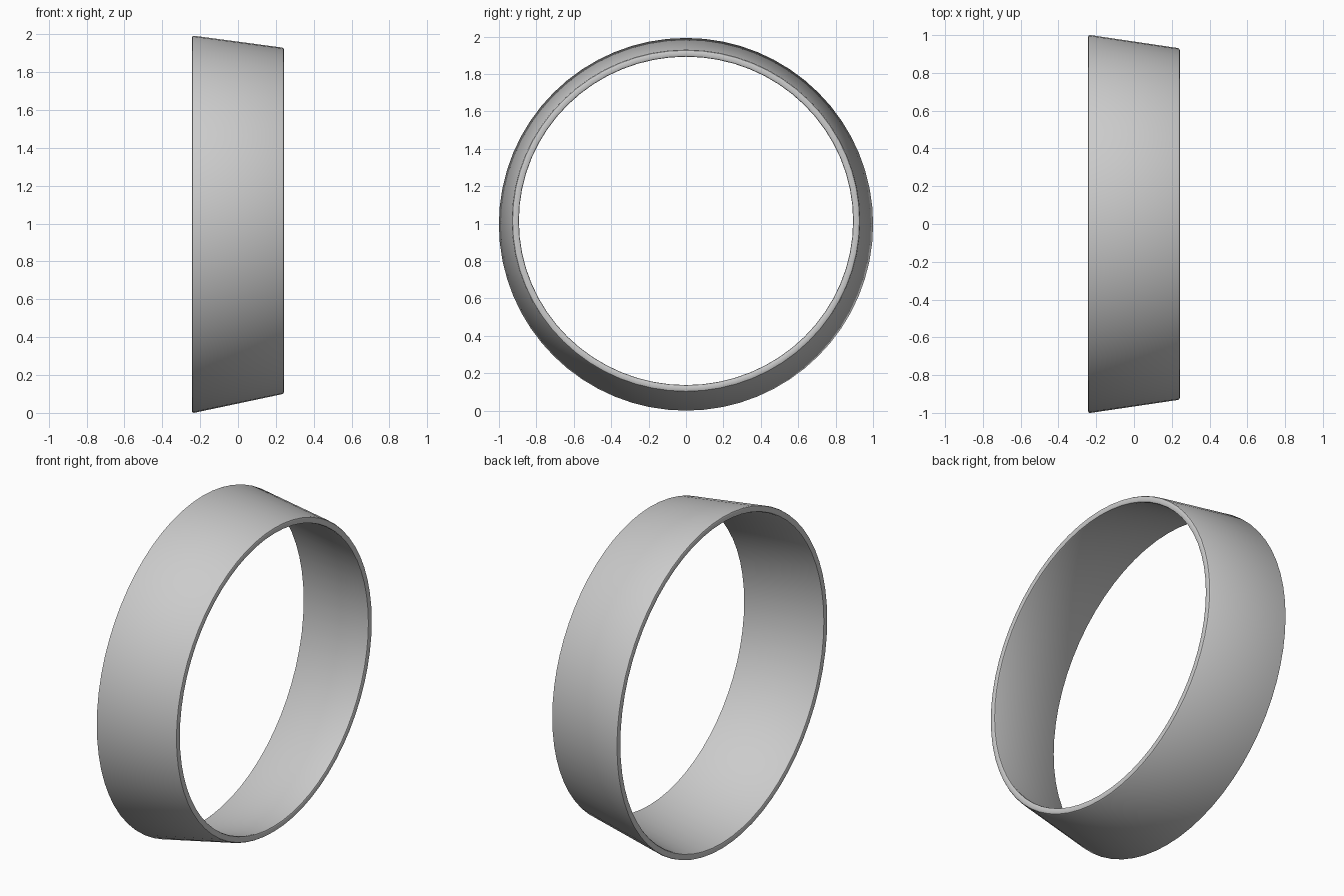
import bpy, bmesh, math

if "Cube" in bpy.data.objects:
    bpy.data.objects.remove(bpy.data.objects["Cube"])

SEG = 64
HALF = 0.243      # half width along x
WALL = 0.038      # wall thickness
B = 0.010         # rounded rim size

# Closed wall section: (x, inward offset from the tapered outer surface)
section = [
    (-HALF + B, 0), (-HALF + 0.003, 0.003), (-HALF, B),
    (-HALF, WALL - B), (-HALF + 0.003, WALL - 0.003), (-HALF + B, WALL),
    (HALF - B, WALL), (HALF - 0.003, WALL - 0.003), (HALF, WALL - B),
    (HALF, B), (HALF - 0.003, 0.003), (HALF - B, 0),
]


def lerp(a, b, t):
    return a + (b - a) * t


# Sweep the section around the slightly oval, tapered band
bm = bmesh.new()
rings = []
for x, inset in section:
    t = (x + HALF) / (2 * HALF)
    ry = lerp(1.002, 0.930, t) - inset
    rz = lerp(0.998, 0.914, t) - inset
    zc = lerp(0.996, 1.015, t)
    rings.append([bm.verts.new((x, ry * math.cos(a), zc + rz * math.sin(a)))
                  for a in (2 * math.pi * i / SEG for i in range(SEG))])

for k, ring in enumerate(rings):
    nxt = rings[(k + 1) % len(rings)]
    for i in range(SEG):
        j = (i + 1) % SEG
        bm.faces.new((ring[i], ring[j], nxt[j], nxt[i]))
bmesh.ops.recalc_face_normals(bm, faces=bm.faces)

mesh = bpy.data.meshes.new("tapered_band")
bm.to_mesh(mesh)
bm.free()
band = bpy.data.objects.new("tapered_band", mesh)
bpy.context.collection.objects.link(band)

# Smooth band with crisp rim edges
bpy.context.view_layer.objects.active = band
band.select_set(True)
bpy.ops.object.shade_smooth_by_angle(angle=math.radians(30))
